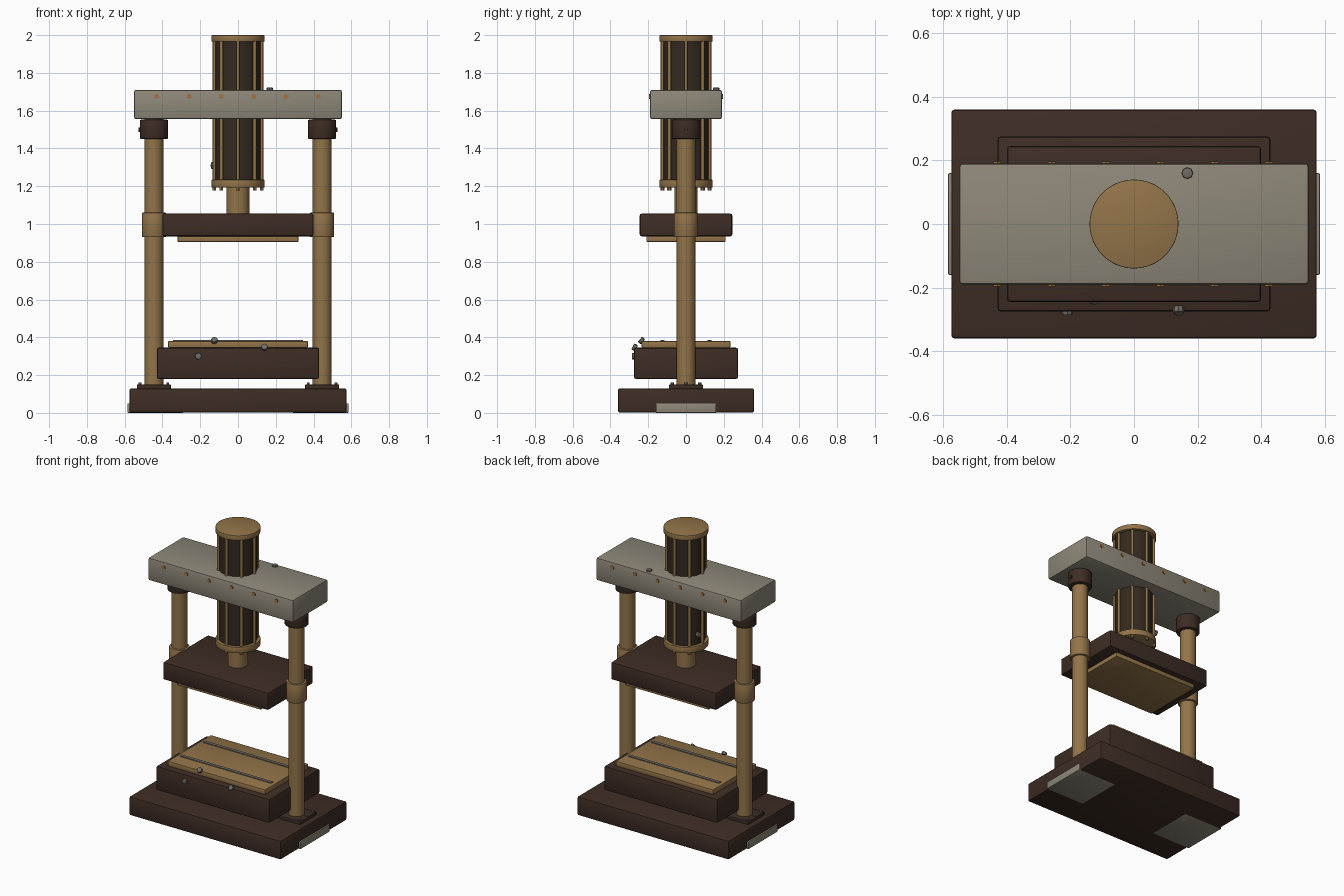
import bpy, bmesh, math
from mathutils import Vector, Matrix

if "Cube" in bpy.data.objects:
    bpy.data.objects.remove(bpy.data.objects["Cube"])


def material(name, rgb):
    m = bpy.data.materials.new(name)
    m.diffuse_color = (*rgb, 1)
    m.use_nodes = True
    m.node_tree.nodes["Principled BSDF"].inputs["Base Color"].default_value = m.diffuse_color
    return m


BROWN = material("dark brown paint", (0.048, 0.026, 0.018))
BARREL = material("barrel brown", (0.034, 0.022, 0.014))
BRASS = material("dull brass", (0.29, 0.175, 0.068))
BEIGE = material("grey beige paint", (0.27, 0.245, 0.19))
STEEL = material("grey steel", (0.16, 0.15, 0.13))
COPPER = material("copper bolt", (0.36, 0.17, 0.055))


def finish(name, bm, mat):
    me = bpy.data.meshes.new(name)
    bm.to_mesh(me)
    bm.free()
    me.materials.append(mat)
    ob = bpy.data.objects.new(name, me)
    bpy.context.collection.objects.link(ob)
    bpy.context.view_layer.objects.active = ob
    bpy.ops.object.select_all(action='DESELECT')
    ob.select_set(True)
    bpy.ops.object.shade_smooth_by_angle(angle=math.radians(35))
    return ob


def box(name, lo, hi, mat, bevel=0.008):
    lo, hi = Vector(lo), Vector(hi)
    bm = bmesh.new()
    bmesh.ops.create_cube(bm, size=1)
    bmesh.ops.scale(bm, vec=hi - lo, verts=bm.verts)
    bmesh.ops.translate(bm, vec=(lo + hi) / 2, verts=bm.verts)
    if bevel:
        bmesh.ops.bevel(bm, geom=bm.edges[:], offset=bevel, segments=2,
                        profile=0.5, affect='EDGES')
    return finish(name, bm, mat)


def slab(name, hx, hy, z0, z1, mat, bevel=0.008):
    return box(name, (-hx, -hy, z0), (hx, hy, z1), mat, bevel)


def rod(name, a, b, r, mat, sides=32, bevel=0.0):
    a, b = Vector(a), Vector(b)
    d = b - a
    bm = bmesh.new()
    bmesh.ops.create_cone(bm, cap_ends=True, segments=sides,
                          radius1=r, radius2=r, depth=d.length)
    if bevel:
        rim = [e for e in bm.edges if abs(e.verts[0].co.z - e.verts[1].co.z) < 1e-5]
        bmesh.ops.bevel(bm, geom=rim, offset=bevel, segments=2, profile=0.5, affect='EDGES')
    turn = d.to_track_quat('Z', 'Y').to_matrix().to_4x4()
    bmesh.ops.transform(bm, matrix=Matrix.Translation((a + b) / 2) @ turn, verts=bm.verts)
    return finish(name, bm, mat)


# Base and bolster bed
slab("base", 0.575, 0.36, 0.001, 0.13, BROWN, 0.01)
slab("bolster", 0.43, 0.275, 0.18, 0.345, BROWN, 0.01)
slab("bed_plate", 0.37, 0.235, 0.345, 0.38, BRASS, 0.005)
for y in (-0.125, 0.125):
    box("bed_slot", (-0.345, y - 0.011, 0.375), (0.345, y + 0.011, 0.385), STEEL, 0)

# Moving ram
slab("ram", 0.4, 0.245, 0.935, 1.055, BROWN, 0.01)
slab("ram_plate", 0.32, 0.21, 0.905, 0.936, BRASS, 0.005)

# Crown beam with bolts on front and back
slab("crown_beam", 0.55, 0.19, 1.555, 1.71, BEIGE, 0.01)
for i in range(6):
    x = -0.43 + i * 0.171
    for s in (-1, 1):
        rod("beam_bolt", (x, s * 0.185, 1.675), (x, s * 0.196, 1.675), 0.014, COPPER, 6)

# Columns, feet, collars and guide bushings, left and right
for s in (-1, 1):
    x = s * 0.445
    rod("column", (x, 0, 0.12), (x, 0, 1.56), 0.05, BRASS)
    rod("column_collar", (x, 0, 1.45), (x, 0, 1.552), 0.075, BROWN, bevel=0.006)
    rod("collar_screw", (x + s * 0.07, 0, 1.5), (x + s * 0.082, 0, 1.5), 0.012, BROWN, 8)
    rod("guide_bushing", (x, 0, 0.93), (x, 0, 1.06), 0.064, BRASS, bevel=0.005)
    x0, x1 = sorted((s * 0.29, s * 0.585))
    box("foot", (x0, -0.16, 0), (x1, 0.16, 0.05), BEIGE, 0.004)
    box("column_flange", (x - 0.09, -0.09, 0.125), (x + 0.09, 0.09, 0.15), BROWN, 0.004)
    for dx in (-0.073, 0.073):
        for dy in (-0.073, 0, 0.073):
            rod("flange_bolt", (x + dx, dy, 0.14), (x + dx, dy, 0.16), 0.009, STEEL, 6)

# Hydraulic cylinder and piston
rod("piston_rod", (0, 0, 1.04), (0, 0, 1.2), 0.062, BRASS)
rod("cylinder_barrel", (0, 0, 1.22), (0, 0, 1.98), 0.12, BARREL, 48)
rod("cylinder_lower_cap", (0, 0, 1.193), (0, 0, 1.235), 0.14, BRASS, 48, 0.004)
rod("cylinder_upper_cap", (0, 0, 1.965), (0, 0, 2.0), 0.14, BRASS, 48, 0.003)
for k in range(8):
    a = k * math.pi / 4
    x, y = 0.125 * math.cos(a), 0.125 * math.sin(a)
    rod("tie_rod", (x, y, 1.22), (x, y, 1.98), 0.009, BRASS, 12)
    rod("tie_rod_nut", (x, y, 1.178), (x, y, 1.2), 0.011, BRASS, 6)

# Small loose fittings on the bed, the beam and the barrel
for a, b in (((-0.21, -0.265, 0.30), (-0.21, -0.287, 0.30)),
             ((0.14, -0.262, 0.342), (0.14, -0.282, 0.352)),
             ((-0.125, -0.228, 0.376), (-0.125, -0.244, 0.39)),
             ((0.168, 0.16, 1.70), (0.168, 0.16, 1.722)),
             ((-0.118, 0.05, 1.31), (-0.142, 0.055, 1.31))):
    rod("fitting", a, b, 0.018, STEEL, 8, 0.004)
